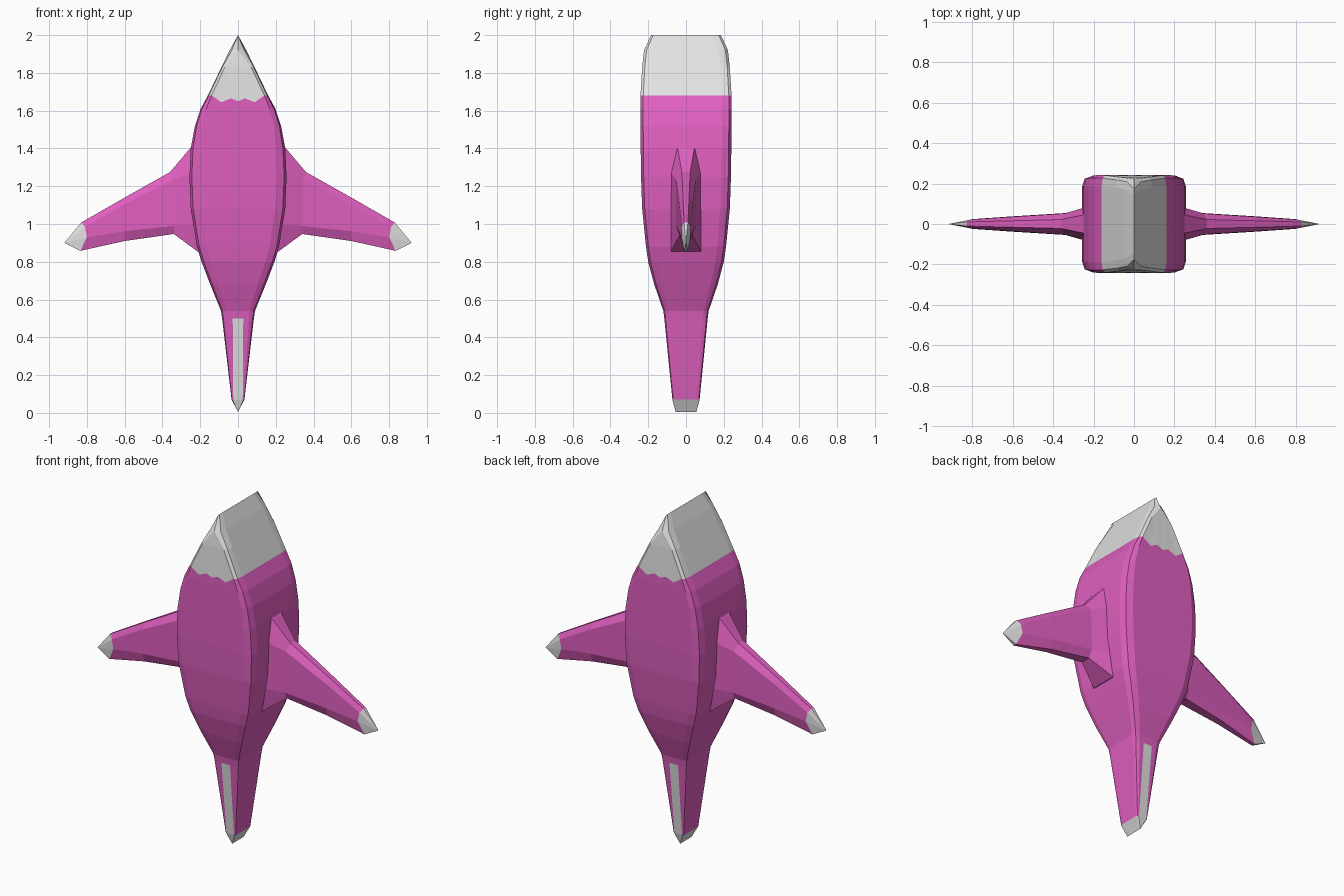
import bpy, bmesh

cube = bpy.data.objects.get("Cube")
if cube:
    bpy.data.objects.remove(cube, do_unlink=True)


def material(name, rgb):
    m = bpy.data.materials.new(name)
    m.use_nodes = True
    m.diffuse_color = (*rgb, 1)
    for node in m.node_tree.nodes:
        if node.type == 'BSDF_PRINCIPLED':
            node.inputs["Base Color"].default_value = (*rgb, 1)
            node.inputs["Roughness"].default_value = 0.7
    return m


PINK = material("pink", (0.74, 0.115, 0.52))
WHITE = material("off white", (0.76, 0.76, 0.76))


def loft(name, rings, is_white):
    """Skin closed rings of equal length; is_white(section, column) picks the colour."""
    bm = bmesh.new()
    rows = [[bm.verts.new(p) for p in ring] for ring in rings]
    n = len(rows[0])
    for i in range(len(rows) - 1):
        for j in range(n):
            k = (j + 1) % n
            f = bm.faces.new((rows[i][j], rows[i][k], rows[i + 1][k], rows[i + 1][j]))
            f.material_index = 1 if is_white(i, j) else 0
    # Collapsed end rings become ridges or points
    bmesh.ops.remove_doubles(bm, verts=bm.verts[:], dist=0.0002)
    edges = [e for e in bm.edges if e.is_boundary]
    if edges:
        bmesh.ops.holes_fill(bm, edges=edges, sides=0)
    bmesh.ops.recalc_face_normals(bm, faces=bm.faces[:])
    mesh = bpy.data.meshes.new(name)
    bm.to_mesh(mesh)
    bm.free()
    mesh.materials.append(PINK)
    mesh.materials.append(WHITE)
    ob = bpy.data.objects.new(name, mesh)
    bpy.context.scene.collection.objects.link(ob)
    return ob


def body_ring(z, w, f, s, d, scallop=False):
    """Rounded rectangle: half width w, front flat f, stripe half width s, half depth d."""
    xs = [f, (f + s) / 2, s, 0, -s, -(f + s) / 2, -f]
    dz = [0, -0.035, -0.015, -0.03, -0.015, -0.035, 0] if scallop else [0] * 7
    c, e, h = w - 0.25 * (w - f), d * 0.94, d * 0.78
    ring = [(-x, -d, z + o) for x, o in zip(xs, dz)]
    ring += [(c, -e, z), (w, -h, z), (w, h, z), (c, e, z)]
    ring += [(x, d, z + o) for x, o in zip(xs, dz)]
    ring += [(-c, e, z), (-w, h, z), (-w, -h, z), (-c, -e, z)]
    return ring


# Body profile from tail ridge to nose ridge: z, width, flat, stripe, depth
profile = [
    (0.005, 0.0, 0.0, 0.0, 0.055),
    (0.07, 0.034, 0.029, 0.025, 0.072),
    (0.50, 0.084, 0.058, 0.028, 0.115),
    (0.54, 0.090, 0.062, 0.028, 0.120),
    (0.68, 0.147, 0.105, 0.030, 0.168),
    (0.80, 0.193, 0.145, 0.032, 0.200),
    (0.88, 0.218, 0.168, 0.034, 0.212),
    (1.08, 0.250, 0.198, 0.037, 0.232),
    (1.25, 0.257, 0.207, 0.037, 0.238),
    (1.40, 0.250, 0.202, 0.037, 0.240),
    (1.52, 0.228, 0.190, 0.037, 0.241),
    (1.61, 0.198, 0.168, 0.037, 0.242),
    (1.68, 0.160, 0.140, 0.037, 0.241),
    (1.83, 0.088, 0.070, 0.020, 0.232),
    (1.92, 0.044, 0.0, 0.0, 0.222),
    (2.0, 0.0, 0.0, 0.0, 0.185),
]
PAINT_RING = 12


def body_white(i, j):
    nose_or_tail_tip = i >= PAINT_RING or i == 0
    stripe = i == 1 and j in (2, 3, 13, 14)
    return nose_or_tail_tip or stripe


loft("body", [body_ring(*p, scallop=(i == PAINT_RING)) for i, p in enumerate(profile)],
     body_white)


def wing_ring(side, top, high, low, bottom):
    """Eight-sided section; each level is (x, half thickness, z)."""
    levels = (top, high, low, bottom)
    ring = [(side * x, -y, z) for x, y, z in levels]
    return ring + [(side * x, y, z) for x, y, z in reversed(levels)]


# Wing sections from the flared root to the pointed tip
tip = (0.92, 0.0, 0.90)
sections = [
    [(0.17, 0.05, 1.41), (0.17, 0.08, 1.28), (0.17, 0.08, 0.99), (0.17, 0.08, 0.86)],
    [(0.25, 0.045, 1.405), (0.25, 0.08, 1.27), (0.24, 0.08, 0.995), (0.215, 0.08, 0.855)],
    [(0.36, 0.022, 1.275), (0.345, 0.052, 1.235), (0.34, 0.054, 0.99), (0.34, 0.03, 0.947)],
    [(0.60, 0.016, 1.14), (0.60, 0.036, 1.105), (0.60, 0.038, 0.962), (0.60, 0.02, 0.91)],
    [(0.83, 0.010, 1.008), (0.81, 0.022, 0.985), (0.80, 0.024, 0.93), (0.835, 0.010, 0.858)],
    [tip] * 4,
]
for side, label in ((1, "left"), (-1, "right")):
    loft(label + "_wing", [wing_ring(side, *s) for s in sections],
         lambda i, j: i == len(sections) - 2)
